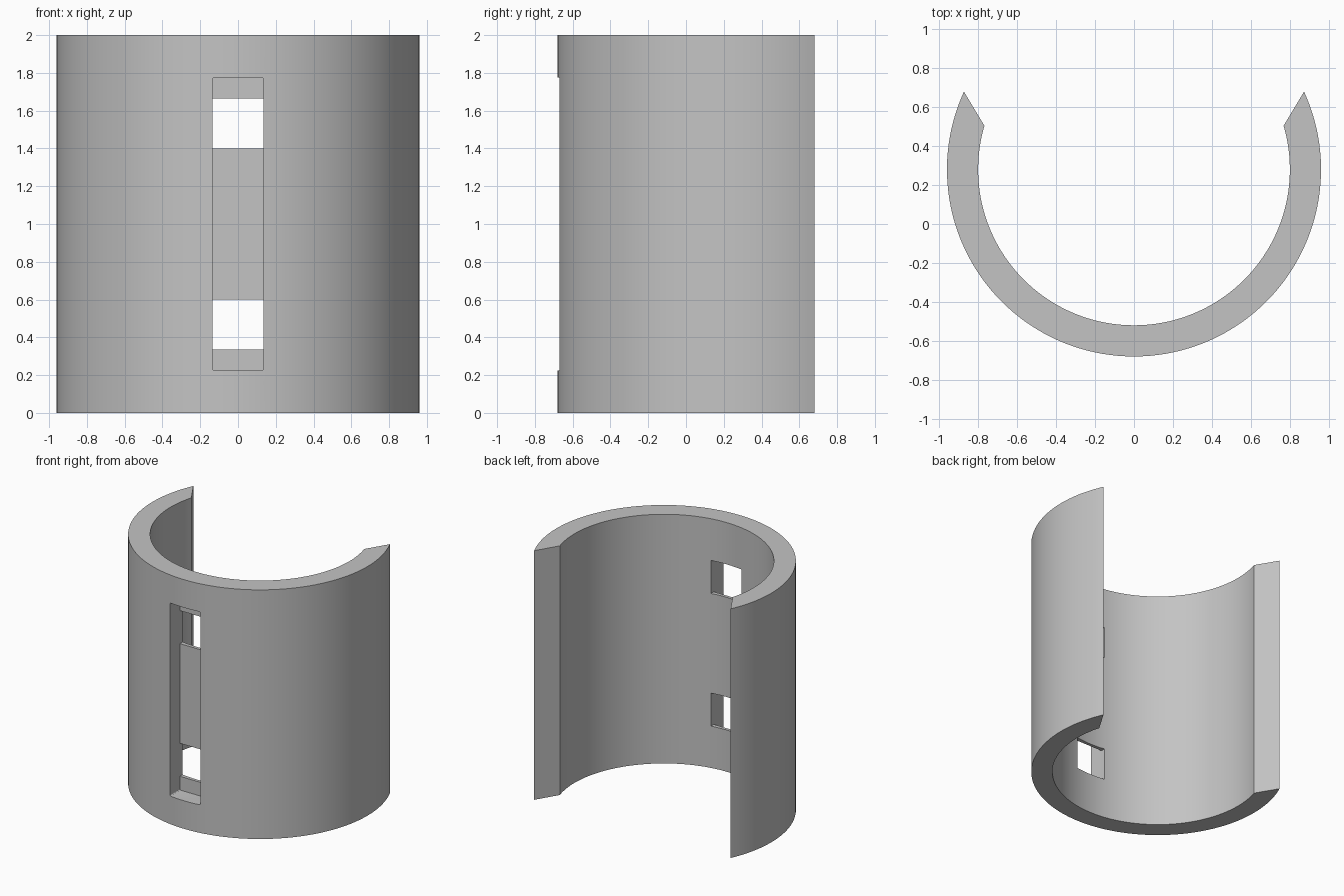
import bpy, bmesh, math

cube = bpy.data.objects.get("Cube")
if cube:
    bpy.data.objects.remove(cube, do_unlink=True)

OUTER, INNER, HEIGHT, CENTRE_Y = 0.96, 0.80, 2.0, 0.28
STEPS = 96

grey = bpy.data.materials.new("light grey")
grey.use_nodes = True
colour = (0.55, 0.55, 0.55, 1)
grey.diffuse_color = colour
grey.node_tree.nodes["Principled BSDF"].inputs["Base Color"].default_value = colour


def add_object(name, bm):
    bmesh.ops.recalc_face_normals(bm, faces=bm.faces)
    mesh = bpy.data.meshes.new(name)
    bm.to_mesh(mesh)
    bm.free()
    obj = bpy.data.objects.new(name, mesh)
    bpy.context.collection.objects.link(obj)
    mesh.materials.append(grey)
    return obj


def arc(radius, end_deg):
    """Points along the front of the circle, from right end to left end."""
    start, end = math.radians(180 - end_deg), math.radians(360 + end_deg)
    angles = [start + (end - start) * i / STEPS for i in range(STEPS + 1)]
    return [(radius * math.cos(a), CENTRE_Y + radius * math.sin(a)) for a in angles]


def box_cutter(name, half_width, y0, y1, z0, z1, corner=0):
    bm = bmesh.new()
    bmesh.ops.create_cube(bm, size=1)
    for v in bm.verts:
        v.co.x *= 2 * half_width
        v.co.y = y0 if v.co.y < 0 else y1
        v.co.z = z0 if v.co.z < 0 else z1
    if corner:
        depth_edges = [e for e in bm.edges
                       if abs(e.verts[0].co.y - e.verts[1].co.y) > 0.01]
        bmesh.ops.bevel(bm, geom=depth_edges, offset=corner, segments=3,
                        profile=0.5, affect='EDGES')
    obj = add_object(name, bm)
    obj.hide_render = True
    return obj


# Open ring wall: strips of the C-shaped profile, raised to full height
bm = bmesh.new()
rings = [[bm.verts.new((x, y, z)) for x, y in arc(radius, end)]
         for radius, end, z in ((OUTER, 24.6, 0), (OUTER, 24.6, HEIGHT),
                                (INNER, 16.3, HEIGHT), (INNER, 16.3, 0))]
for k in range(4):
    a, b = rings[k], rings[(k + 1) % 4]
    for i in range(STEPS):
        bm.faces.new((a[i], a[i + 1], b[i + 1], b[i]))
for i in (0, STEPS):
    bm.faces.new([r[i] for r in rings])
shell = add_object("open_ring_wall", bm)

# Front recess and its two windows
cutters = [box_cutter("recess_cutter", 0.135, -1, CENTRE_Y - 0.825, 0.225, 1.775, 0.01)]
for name, z0, z1 in (("lower", 0.335, 0.6), ("upper", 1.4, 1.665)):
    cutters.append(box_cutter(name + "_window_cutter", 0.1349, -0.9, -0.3, z0, z1))

bpy.context.view_layer.objects.active = shell
shell.select_set(True)
for cutter in cutters:
    mod = shell.modifiers.new("cut", 'BOOLEAN')
    mod.operation = 'DIFFERENCE'
    mod.solver = 'EXACT'
    mod.object = cutter
    bpy.ops.object.modifier_apply(modifier=mod.name)
    bpy.data.objects.remove(cutter, do_unlink=True)

bpy.ops.object.shade_smooth_by_angle(angle=math.radians(25))
